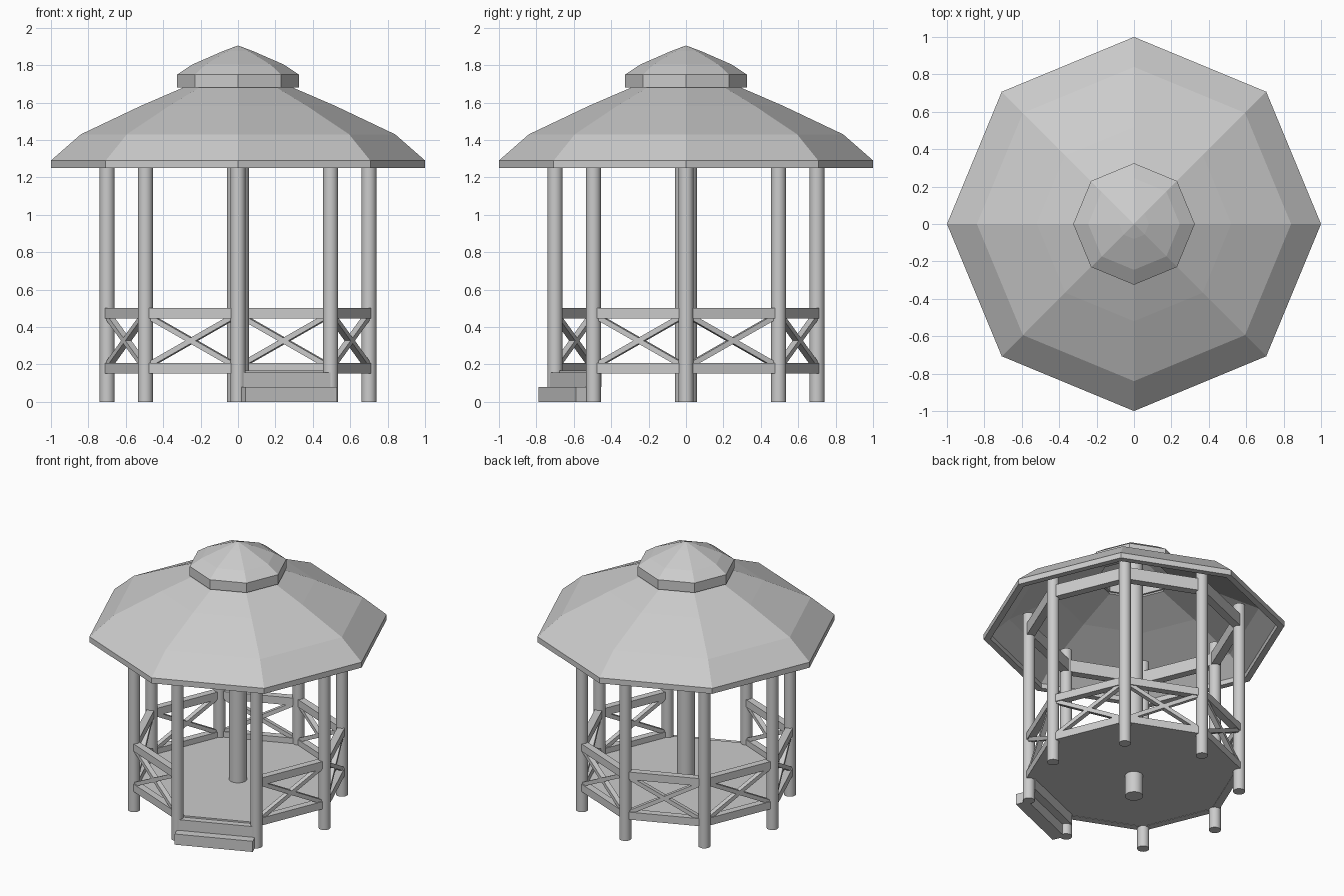
import bpy, bmesh
from math import sin, cos, pi, atan2
from mathutils import Vector, Matrix

if "Cube" in bpy.data.objects:
    bpy.data.objects.remove(bpy.data.objects["Cube"])

SIDES = 8
POST_RADIUS = 0.7

grey = bpy.data.materials.new("plain grey")
grey.use_nodes = True
grey.diffuse_color = (0.6, 0.6, 0.6, 1)
grey.node_tree.nodes["Principled BSDF"].inputs["Base Color"].default_value = (0.6, 0.6, 0.6, 1)


def finish(name, bm):
    bmesh.ops.recalc_face_normals(bm, faces=bm.faces)
    mesh = bpy.data.meshes.new(name)
    bm.to_mesh(mesh)
    bm.free()
    mesh.materials.append(grey)
    obj = bpy.data.objects.new(name, mesh)
    bpy.context.collection.objects.link(obj)
    return obj


def corner(i, radius=POST_RADIUS, z=0.0):
    a = 2 * pi * i / SIDES
    return Vector((radius * cos(a), radius * sin(a), z))


def lathe(name, profile, closed=True):
    """Sweep a (radius, z) profile around an octagon."""
    bm = bmesh.new()
    rings = []
    for r, z in profile:
        if r == 0:
            rings.append([bm.verts.new((0, 0, z))] * SIDES)
        else:
            rings.append([bm.verts.new(corner(i, r, z)) for i in range(SIDES)])
    pairs = list(zip(rings, rings[1:]))
    if closed:
        pairs.append((rings[-1], rings[0]))
    for a, b in pairs:
        for i in range(SIDES):
            j = (i + 1) % SIDES
            quad = list(dict.fromkeys((a[i], a[j], b[j], b[i])))
            if len(quad) > 2:
                bm.faces.new(quad)
    return finish(name, bm)


def post(name, position, radius, height):
    bm = bmesh.new()
    bmesh.ops.create_cone(bm, cap_ends=True, segments=24, radius1=radius, radius2=radius,
                          depth=height, matrix=Matrix.Translation((*position.xy, height / 2)))
    for f in bm.faces:
        f.smooth = len(f.verts) == 4
    for e in bm.edges:
        e.smooth = all(f.smooth for f in e.link_faces)
    return finish(name, bm)


def add_beam(bm, start, end, thickness, height):
    """Box beam from start to end, kept upright."""
    along = (end - start).normalized()
    side = along.cross(Vector((0, 0, 1))).normalized()
    up = side.cross(along)
    turn = Matrix((along, side, up)).transposed().to_4x4()
    size = Matrix.Diagonal(((end - start).length, thickness, height, 1))
    bmesh.ops.create_cube(bm, size=1, matrix=Matrix.Translation((start + end) / 2) @ turn @ size)


# Main roof and cupola, hollow underneath
lathe("main_roof", [(1, 1.25), (1, 1.29), (0.84, 1.43), (0.52, 1.582), (0.27, 1.69),
                    (0.25, 1.66), (0.52, 1.545), (0.83, 1.395), (0.955, 1.285), (0.955, 1.25)])
lathe("cupola_roof", [(0.25, 1.68), (0.325, 1.68), (0.325, 1.75), (0.245, 1.803), (0.08, 1.875),
                      (0, 1.905), (0, 1.87), (0.25, 1.76)])

# Octagonal beam on the post tops
lathe("top_beam", [(0.665, 1.25), (0.725, 1.25), (0.725, 1.34), (0.665, 1.34)])

# Floor
lathe("floor", [(0, 0.155), (0.69, 0.155), (0.69, 0.167), (0, 0.167)], closed=False)

# Posts
post("centre_post", Vector((0, 0, 0)), 0.06, 1.88)
for i in range(SIDES):
    post(f"post_{i + 1}", corner(i), 0.04, 1.42)

# Railings on every bay except the entrance
ENTRANCE = 6
for i in range(SIDES):
    if i == ENTRANCE:
        continue
    bm = bmesh.new()
    for z in (0.18, 0.473):
        add_beam(bm, corner(i, z=z), corner(i + 1, z=z), 0.05, 0.055)
    for low, high in ((i, i + 1), (i + 1, i)):
        add_beam(bm, corner(low, z=0.185), corner(high, z=0.468), 0.035, 0.028)
    finish(f"railing_{i + 1}", bm)

# Entrance steps
out = (corner(ENTRANCE) + corner(ENTRANCE + 1)).normalized()
along = Vector((-out.y, out.x, 0))
for name, near, far, base in (("lower_step", 0.655, 0.745, 0.0), ("upper_step", 0.6, 0.683, 0.078)):
    bm = bmesh.new()
    middle = out * (near + far) / 2 + Vector((0, 0, base + 0.039))
    add_beam(bm, middle - along * 0.265, middle + along * 0.265, far - near, 0.078)
    finish(name, bm)
